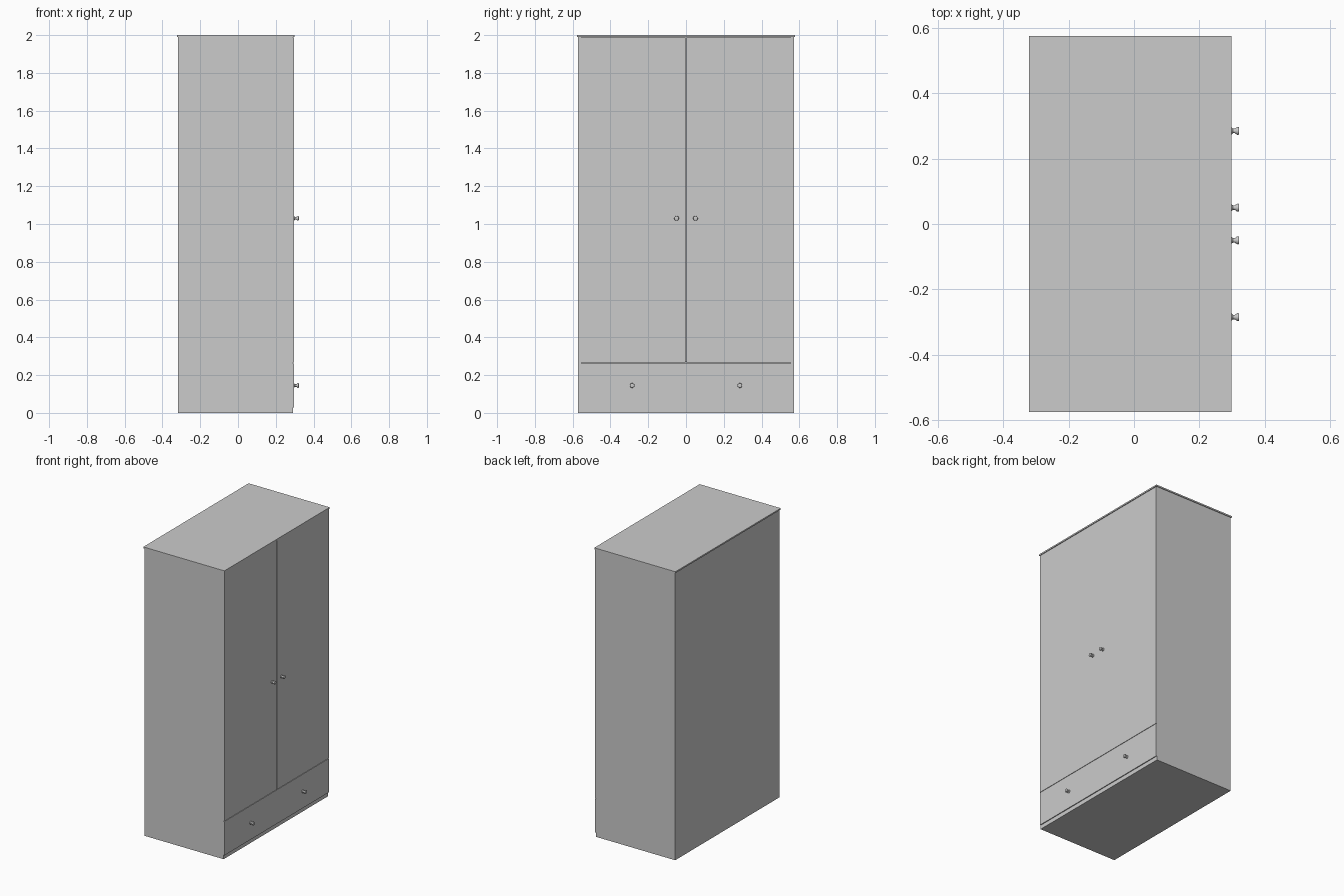
import bpy, bmesh, math
from mathutils import Vector

if "Cube" in bpy.data.objects:
    bpy.data.objects.remove(bpy.data.objects["Cube"])


def box(name, lo, hi):
    """Box between two opposite corners."""
    lo, hi = Vector(lo), Vector(hi)
    mesh = bpy.data.meshes.new(name)
    bm = bmesh.new()
    bmesh.ops.create_cube(bm, size=1)
    for v in bm.verts:
        v.co = Vector(c * s for c, s in zip(v.co, hi - lo)) + (lo + hi) / 2
    bm.to_mesh(mesh)
    bm.free()
    obj = bpy.data.objects.new(name, mesh)
    bpy.context.collection.objects.link(obj)
    return obj


def knob(name, y, z):
    """Waisted round knob turned around the x axis."""
    profile = [(0, 0), (0, .0105), (.003, .0105), (.007, .007), (.013, .007),
               (.019, .0115), (.022, .0125), (.025, .0115), (.026, .009), (.026, 0)]
    mesh = bpy.data.meshes.new(name)
    bm = bmesh.new()
    verts = [bm.verts.new((x, r, 0)) for x, r in profile]
    edges = [bm.edges.new(pair) for pair in zip(verts, verts[1:])]
    bmesh.ops.spin(bm, geom=verts + edges, cent=(0, 0, 0), axis=(1, 0, 0),
                   angle=2 * math.pi, steps=24)
    bmesh.ops.remove_doubles(bm, verts=bm.verts, dist=1e-5)
    bmesh.ops.recalc_face_normals(bm, faces=bm.faces)
    bm.to_mesh(mesh)
    bm.free()
    obj = bpy.data.objects.new(name, mesh)
    obj.location = (FRONT, y, z)
    bpy.context.collection.objects.link(obj)
    bpy.ops.object.select_all(action='DESELECT')
    obj.select_set(True)
    bpy.context.view_layer.objects.active = obj
    bpy.ops.object.shade_smooth_by_angle(angle=math.radians(40))


BACK, CARCASS, FRONT = -.317, .290, .296
W, T, TOP = .571, .018, 1.990
GAP = .0015

# Carcass panels and overhanging top
box("top_panel", (-.322, -.576, TOP), (.299, .576, 2))
box("back_panel", (BACK, -W + T, 0), (BACK + .01, W - T, TOP))
box("base", (BACK + .01, -W + T, 0), (CARCASS, W - T, .028))
box("drawer_divider", (BACK + .01, -W + T, .256), (CARCASS - .016, W - T, .272))

# Mirrored sides, doors and knobs
for side, s in (("left", -1), ("right", 1)):
    ys = sorted((s * (W - T), s * W))
    box(side + "_side_panel", (BACK, ys[0], 0), (CARCASS, ys[1], TOP))
    ys = sorted((s * GAP, s * W))
    box(side + "_door", (CARCASS, ys[0], .264 + GAP), (FRONT, ys[1], TOP - .002))
    knob(side + "_door_knob", s * .05, 1.03)
    knob(side + "_drawer_knob", s * .285, .145)

# Drawer front across the bottom
box("drawer_front", (CARCASS, -W, .028), (FRONT, W, .264 - GAP))
